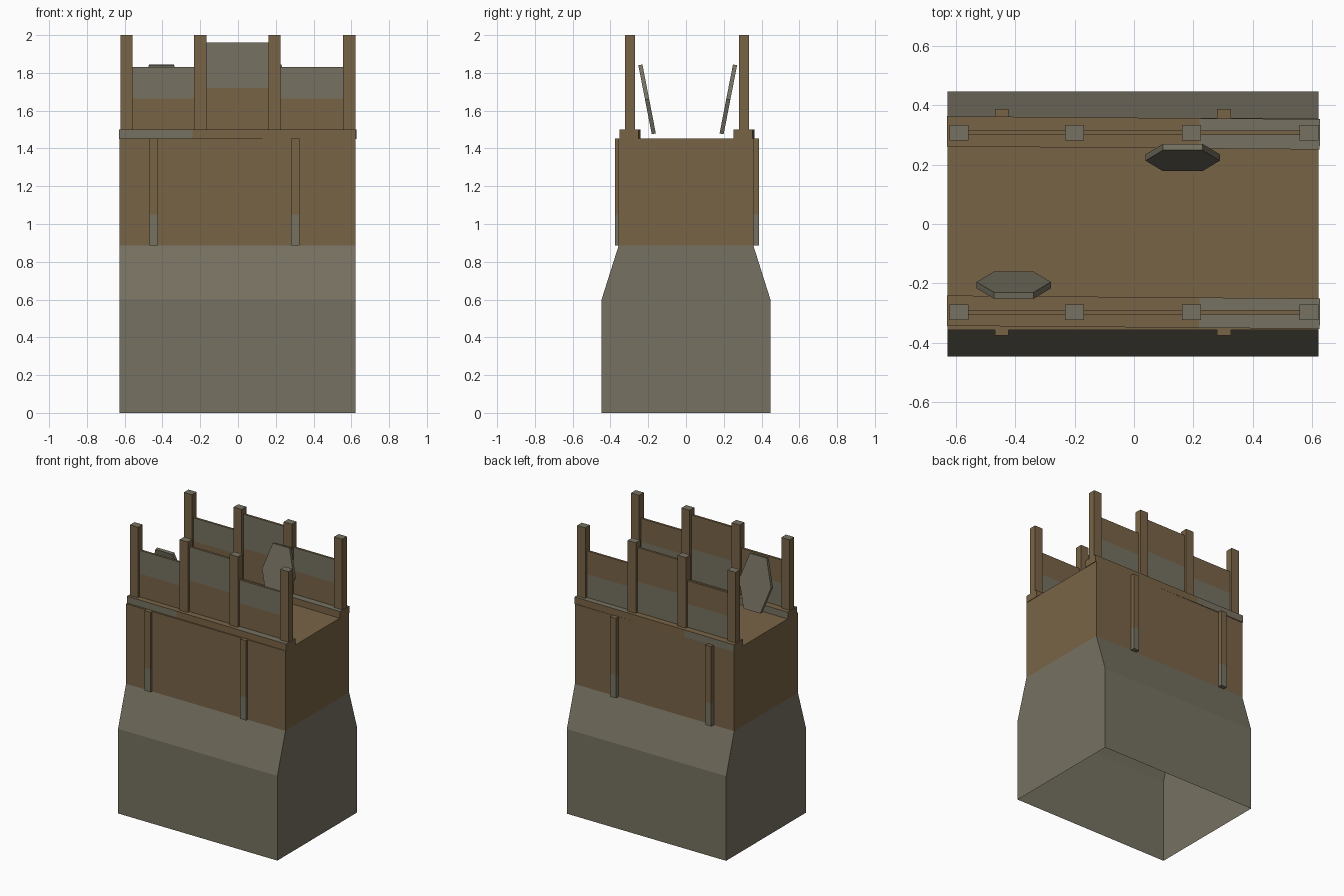
import bpy, bmesh, math
from mathutils import Matrix, Vector

if "Cube" in bpy.data.objects:
    bpy.data.objects.remove(bpy.data.objects["Cube"])


def material(name, rgb):
    m = bpy.data.materials.new(name)
    m.diffuse_color = (*rgb, 1)
    m.use_nodes = True
    m.node_tree.nodes["Principled BSDF"].inputs["Base Color"].default_value = m.diffuse_color
    return m


WOOD, STONE = 0, 1
MATS = [material("brown wood", (0.19, 0.127, 0.061)),
        material("weathered grey", (0.181, 0.165, 0.120))]


def finish(name, bm, rule):
    """Colour faces by a rule on centre and normal, then make the object."""
    bmesh.ops.recalc_face_normals(bm, faces=bm.faces)
    bm.normal_update()
    for f in bm.faces:
        f.material_index = rule(f.calc_center_median(), f.normal)
    me = bpy.data.meshes.new(name)
    bm.to_mesh(me)
    bm.free()
    for m in MATS:
        me.materials.append(m)
    ob = bpy.data.objects.new(name, me)
    bpy.context.collection.objects.link(ob)
    return ob


def box(name, lo, hi, rule, cuts=(), turn=0.0):
    """Box between two corners; cuts are (axis, position) colour splits."""
    bm = bmesh.new()
    lo, hi = Vector(lo), Vector(hi)
    bmesh.ops.create_cube(bm, size=1)
    bmesh.ops.scale(bm, vec=hi - lo, verts=bm.verts)
    bmesh.ops.translate(bm, vec=(lo + hi) / 2, verts=bm.verts)
    for axis, pos in cuts:
        n, p = Vector((0, 0, 0)), Vector((0, 0, 0))
        n[axis], p[axis] = 1, pos
        bmesh.ops.bisect_plane(bm, geom=bm.verts[:] + bm.edges[:] + bm.faces[:],
                               plane_co=p, plane_no=n)
    if turn:
        bmesh.ops.rotate(bm, cent=(lo + hi) / 2, verts=bm.verts,
                         matrix=Matrix.Rotation(turn, 3, 'Z'))
    return finish(name, bm, rule)


# Battered stone base with wooden block above, open underneath
half = [(0.447, 0), (0.447, 0.6), (0.357, 0.885), (0.357, 1.452)]
profile = half + [(-y, z) for y, z in reversed(half)]
bm = bmesh.new()
rings = [[bm.verts.new((x, y, z)) for y, z in profile] for x in (-0.628, 0.622)]
n = len(profile)
for i in range(n - 1):
    bm.faces.new((rings[0][i], rings[0][i + 1], rings[1][i + 1], rings[1][i]))
for r in rings:                       # end walls, one face per level
    for i in range(3):
        bm.faces.new((r[i], r[i + 1], r[n - 2 - i], r[n - 1 - i]))
finish("wall_body", bm, lambda c, nor: WOOD if c.z > 0.89 else STONE)

posts_x = [-0.59, -0.2, 0.193, 0.589]
for side, s, wall_y in (("front", -1, -0.297), ("back", 1, 0.307)):
    # Sill rail along the top edge
    box(f"{side}_rail", (-0.63, wall_y - 0.051, 1.45), (0.626, wall_y + 0.051, 1.5),
        lambda c, nor: STONE if (nor.z > 0.5 and c.x > 0.22)
        or (abs(nor.y) > 0.5 and c.x < -0.24) else WOOD,
        cuts=[(0, -0.24), (0, 0.22)], turn=-0.008)

    # Upright posts with worn tops
    for i, x in enumerate(posts_x):
        box(f"{side}_post_{i + 1}", (x - 0.032, wall_y - 0.026, 1.495),
            (x + 0.032, wall_y + 0.026, 2.0),
            lambda c, nor: STONE if nor.z > 0.5 else WOOD)

    # Plank panels between the posts, weathered on half of each side
    for i in range(3):
        top, mid = (1.96, 1.72) if i == 1 else (1.83, 1.665)
        box(f"{side}_panel_{i + 1}", (posts_x[i] + 0.03, wall_y - 0.008, 1.498),
            (posts_x[i + 1] - 0.03, wall_y + 0.008, top),
            lambda c, nor, mid=mid: STONE if (nor.y < -0.5 and c.z > mid)
            or (nor.y > 0.5 and c.z < mid) else WOOD,
            cuts=[(2, mid)])

    # Battens down the outer wall face
    for i, x in enumerate((-0.446, 0.303)):
        outer = 0.387 if s > 0 else 0.376
        ys = sorted((s * 0.35, s * outer))
        box(f"{side}_batten_{i + 1}", (x - 0.023, ys[0], 0.887), (x + 0.023, ys[1], 1.453),
            lambda c, nor: STONE if c.z < 1.05 else WOOD, cuts=[(2, 1.05)])

# Elongated hexagonal shields leaning outward against the panels
outline = [(-0.125, 0), (-0.066, 0.186), (0.066, 0.186),
           (0.125, 0), (0.066, -0.186), (-0.066, -0.186)]
for side, s, cx, cy in (("front", -1, -0.405, -0.206), ("back", 1, 0.164, 0.224)):
    bm = bmesh.new()
    face = bm.faces.new([bm.verts.new((x, -0.011, z)) for x, z in outline])
    ext = bmesh.ops.extrude_face_region(bm, geom=[face])["geom"]
    bmesh.ops.translate(bm, vec=(0, 0.022, 0),
                        verts=[v for v in ext if isinstance(v, bmesh.types.BMVert)])
    lean = Matrix.Rotation(-s * math.radians(11), 4, 'X')
    bmesh.ops.transform(bm, matrix=Matrix.Translation((cx, cy, 1.66)) @ lean, verts=bm.verts)
    finish(f"{side}_shield", bm, lambda c, nor: STONE)
